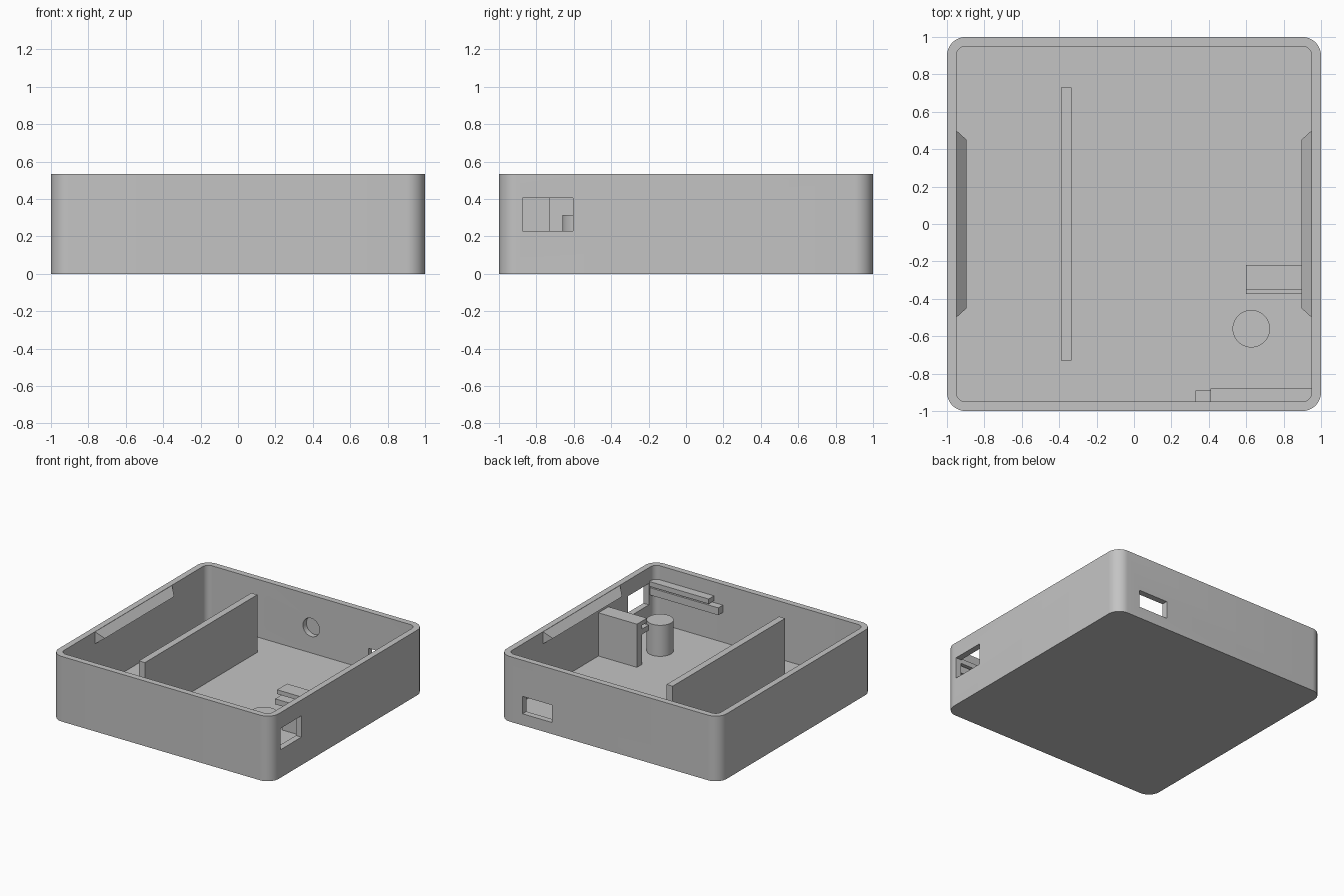
import bpy, bmesh, math
from mathutils import Matrix

cube = bpy.data.objects.get("Cube")
if cube:
    bpy.data.objects.remove(cube, do_unlink=True)

GREY = (0.55, 0.55, 0.55, 1)
grey = bpy.data.materials.new("plain grey")
grey.use_nodes = True
grey.diffuse_color = GREY
grey.node_tree.nodes["Principled BSDF"].inputs["Base Color"].default_value = GREY

HEIGHT, FLOOR, WALL = 0.535, 0.06, 0.05
INNER = 1 - WALL
SINK = 0.01  # overlap into neighbouring parts


def finish(name, bm):
    bmesh.ops.recalc_face_normals(bm, faces=bm.faces)
    mesh = bpy.data.meshes.new(name)
    bm.to_mesh(mesh)
    bm.free()
    mesh.materials.append(grey)
    obj = bpy.data.objects.new(name, mesh)
    bpy.context.collection.objects.link(obj)
    return obj


def block(name, x, y, z):
    """Box from (min, max) ranges."""
    bm = bmesh.new()
    bmesh.ops.create_cube(bm, size=1)
    for v in bm.verts:
        for i, (lo, hi) in enumerate((x, y, z)):
            v.co[i] = lo if v.co[i] < 0 else hi
    return finish(name, bm)


def rounded_prism(name, half, radius, z0, z1, steps=12):
    """Square prism with rounded vertical corners."""
    bm = bmesh.new()
    ring = []
    for corner in range(4):
        mid = math.radians(45 + 90 * corner)
        cx = math.copysign(half - radius, math.cos(mid))
        cy = math.copysign(half - radius, math.sin(mid))
        for i in range(steps + 1):
            a = math.radians(90 * (corner + i / steps))
            ring.append(bm.verts.new((cx + radius * math.cos(a), cy + radius * math.sin(a), z0)))
    base = bm.faces.new(ring)
    top = bmesh.ops.extrude_face_region(bm, geom=[base])["geom"]
    bmesh.ops.translate(bm, vec=(0, 0, z1 - z0), verts=[g for g in top if isinstance(g, bmesh.types.BMVert)])
    return finish(name, bm)


def cylinder(name, radius, depth, matrix):
    bm = bmesh.new()
    bmesh.ops.create_cone(bm, cap_ends=True, segments=48, radius1=radius, radius2=radius,
                          depth=depth, matrix=matrix)
    return finish(name, bm)


def smooth(obj):
    bpy.ops.object.select_all(action="DESELECT")
    obj.select_set(True)
    bpy.context.view_layer.objects.active = obj
    bpy.ops.object.shade_smooth_by_angle(angle=math.radians(30))


# Open tray: outer block minus cavity, two port windows and a round recess
tray = rounded_prism("tray_shell", 1, 0.1, 0, HEIGHT)
cutters = [
    rounded_prism("cavity_cutter", INNER, 0.05, FLOOR, HEIGHT + 0.2),
    block("side_window_cutter", (0.9, 1.1), (-0.875, -0.605), (0.23, 0.405)),
    block("back_window_cutter", (0.52, 0.785), (0.9, 1.1), (0.095, 0.238)),
    cylinder("recess_cutter", 0.075, 0.1,
             Matrix.Translation((0, 0.945, 0.27)) @ Matrix.Rotation(math.pi / 2, 4, "X")),
]
for cutter in cutters:
    cutter.hide_render = True
    mod = tray.modifiers.new("cut", "BOOLEAN")
    mod.operation = "DIFFERENCE"
    mod.solver = "EXACT"
    mod.object = cutter
    bpy.context.view_layer.objects.active = tray
    bpy.ops.object.modifier_apply(modifier=mod.name)
    bpy.data.objects.remove(cutter, do_unlink=True)
smooth(tray)

# Tall divider
block("divider", (-0.39, -0.335), (-0.73, 0.73), (FLOOR - SINK, HEIGHT - 0.002))

# Round support post
post_top = 0.315
post = cylinder("support_post", 0.1, post_top - FLOOR + SINK,
                Matrix.Translation((0.627, -0.56, (post_top + FLOOR - SINK) / 2)))
smooth(post)

# Board holder: short wall with a pair of rails, facing rails on the front wall
side = INNER + SINK
block("holder_wall", (0.6, side), (-0.285, -0.22), (FLOOR - SINK, 0.415))
block("holder_upper_rail", (0.6, side), (-0.35, -0.28), (0.38, 0.415))
block("holder_lower_rail", (0.6, side), (-0.375, -0.28), (0.305, 0.35))
block("front_upper_rail", (0.41, side), (-side, -0.88), (0.38, 0.42))
block("front_lower_rail", (0.33, side), (-side, -0.89), (0.305, 0.365))

# Snap ridges on both side walls, triangular with slanted ends
for name, s in (("left_snap_ridge", 1), ("right_snap_ridge", -1)):
    bm = bmesh.new()
    ends = []
    for e in (-1, 1):
        ends.append([bm.verts.new(p) for p in (
            (s * INNER, e * 0.5, HEIGHT - 0.002),
            (s * 0.895, e * 0.45, 0.475),
            (s * INNER, e * 0.5, 0.435))])
    for end in ends:
        bm.faces.new(end)
    for i in range(3):
        j = (i + 1) % 3
        bm.faces.new((ends[0][i], ends[0][j], ends[1][j], ends[1][i]))
    finish(name, bm)
